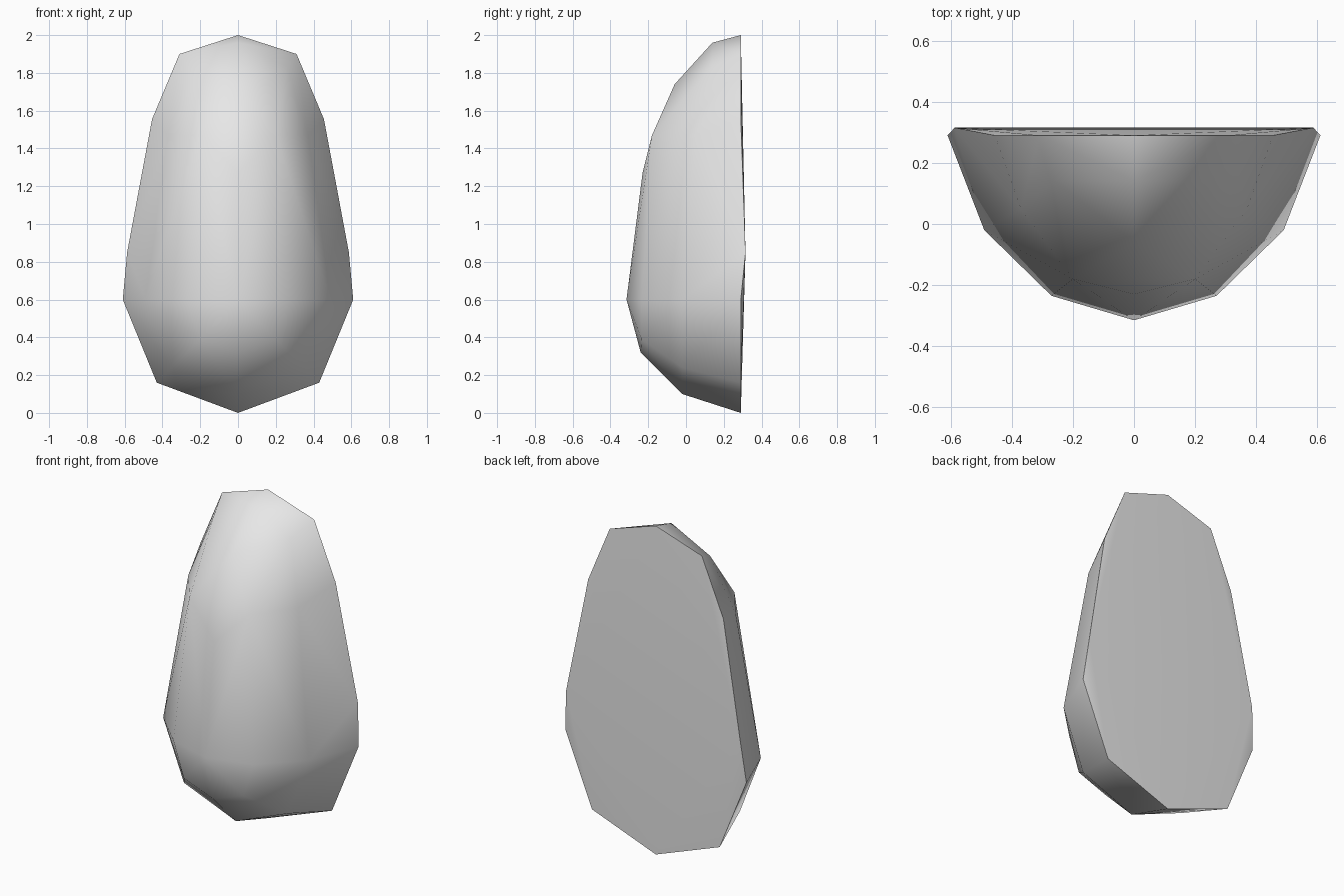
import bpy
import bmesh
from math import radians

default_cube = bpy.data.objects.get("Cube")
if default_cube:
    bpy.data.objects.remove(default_cube, do_unlink=True)


def make_material(name, colour):
    material = bpy.data.materials.new(name)
    material.use_nodes = True
    material.diffuse_color = colour
    for node in material.node_tree.nodes:
        if node.type == "BSDF_PRINCIPLED":
            node.inputs["Base Color"].default_value = colour
    return material


def mirrored(points):
    """Return the points together with their mirror images across x = 0."""
    return points + [(-x, y, z) for x, y, z in points if x > 0]


def make_convex_shell(name, points, material, sharp_angle):
    """Wrap a convex faceted skin around the points, smooth except at hard edges."""
    bm = bmesh.new()
    for point in points:
        bm.verts.new(point)
    hull = bmesh.ops.convex_hull(bm, input=bm.verts)
    unused = {item for item in hull["geom_interior"] + hull["geom_unused"]
              if isinstance(item, bmesh.types.BMVert)}
    bmesh.ops.delete(bm, geom=list(unused), context="VERTS")
    bmesh.ops.recalc_face_normals(bm, faces=bm.faces)
    for face in bm.faces:
        face.smooth = True
    mesh = bpy.data.meshes.new(name)
    bm.to_mesh(mesh)
    bm.free()
    mesh.set_sharp_from_angle(angle=radians(sharp_angle))
    mesh.materials.append(material)
    shell = bpy.data.objects.new(name, mesh)
    bpy.context.scene.collection.objects.link(shell)
    return shell


# Outline of the flat back, from top to bottom, as (x, z)
back = .29
rim = [(x, back, z) for x, z in (
    (0, 2), (.31, 1.9), (.455, 1.555), (.61, .6), (.43, .16), (0, 0))]
# Slight bulge in the middle of the back
rim.append((.587, .315, .85))

# Rings of the domed front, outer to inner
outer_ring = [(0, .14, 1.96), (.26, .14, 1.83), (.37, .05, 1.47),
              (.49, -.02, .6), (.35, -.02, .24), (0, -.02, .1)]
inner_ring = [(0, -.06, 1.74), (.2, -.18, 1.47),
              (.27, -.235, .6), (.2, -.235, .39), (0, -.24, .32)]
# Ridge line leading to the foremost point
ridge = [(0, -.23, 1.27), (0, -.315, .6)]

grey = make_material("plain grey", (.8, .8, .8, 1))
make_convex_shell("half_egg_shell", mirrored(rim + outer_ring + inner_ring + ridge),
                  grey, sharp_angle=50)
